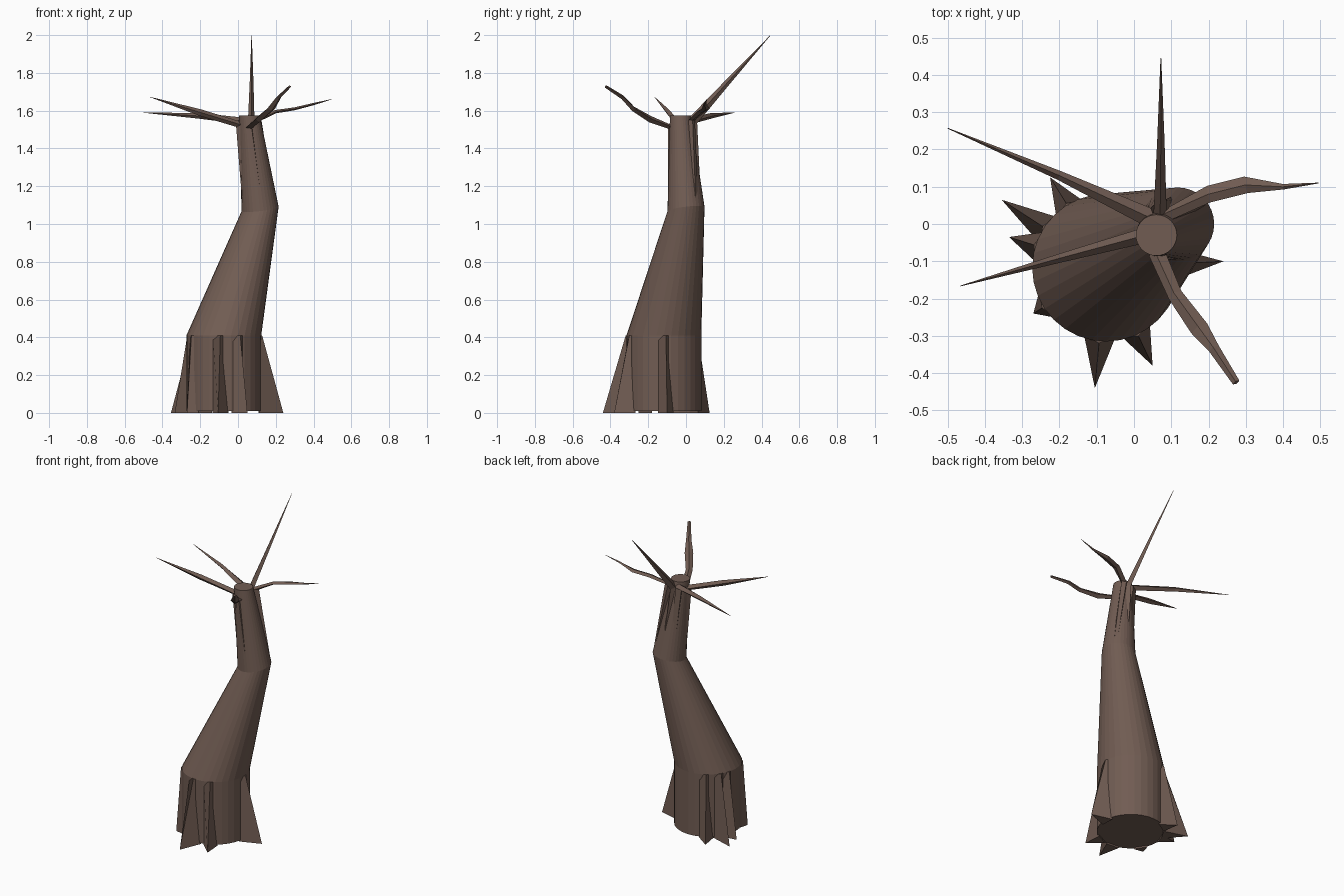
import bpy, bmesh, math
from mathutils import Vector

if "Cube" in bpy.data.objects:
    bpy.data.objects.remove(bpy.data.objects["Cube"])

bark = bpy.data.materials.new("brown_bark")
bark.diffuse_color = (0.165, 0.108, 0.086, 1)
bark.use_nodes = True
bark.node_tree.nodes["Principled BSDF"].inputs["Base Color"].default_value = bark.diffuse_color


def make(name, verts, faces):
    me = bpy.data.meshes.new(name)
    me.from_pydata([tuple(v) for v in verts], [], faces)
    bm = bmesh.new()
    bm.from_mesh(me)
    bmesh.ops.recalc_face_normals(bm, faces=bm.faces)
    bm.to_mesh(me)
    bm.free()
    me.materials.append(bark)
    ob = bpy.data.objects.new(name, me)
    bpy.context.collection.objects.link(ob)
    return ob


def loft(name, rings):
    """Skin a list of equal-length rings and cap both ends."""
    n = len(rings[0])
    verts = [v for r in rings for v in r]
    faces = [tuple(range(n)), tuple(range(len(verts) - n, len(verts)))]
    for k in range(len(rings) - 1):
        for i in range(n):
            j = (i + 1) % n
            faces.append((k * n + i, k * n + j, (k + 1) * n + j, (k + 1) * n + i))
    return make(name, verts, faces)


# Bent trunk: centre x, y, z, radius, tilt of the ring in x and y
def ring(x, y, z, r, tx=0, ty=0, n=32):
    out = []
    for i in range(n):
        a = 2 * math.pi * i / n
        c, s = r * math.cos(a), r * math.sin(a)
        out.append(Vector((x + c, y + s, z + tx * c + ty * s)))
    return out


BASE = Vector((-0.075, -0.117, 0))
loft("trunk", [ring(BASE.x, BASE.y, 0.01, 0.198),
               ring(BASE.x, BASE.y, 0.41, 0.198),
               ring(0.117, 0.0, 1.08, 0.098, 0.12, 0.12),
               ring(0.06, -0.03, 1.575, 0.055)])

# Root fins: upright wedges that flare out to a point on the ground
for k, (tx, ty) in enumerate([(-0.355, 0.065), (-0.335, -0.035), (-0.225, 0.125), (0.24, -0.10),
                              (0.05, -0.38), (-0.105, -0.44), (-0.27, -0.24)]):
    tip = Vector((tx, ty, 0))
    d = (tip - BASE).normalized()
    side = Vector((-d.y, d.x, 0)) * 0.042
    inner = BASE + d * 0.185
    up = Vector((0, 0, 0.41))
    verts = [inner - side, inner + side, tip,
             inner - side + up, inner + side + up, BASE + d * 0.203 + up]
    make(f"root_{k + 1}", verts, [(0, 1, 2), (3, 4, 5), (0, 1, 4, 3), (1, 2, 5, 4), (2, 0, 3, 5)])


# Branches: diamond-section spikes that run up the trunk as a ridge, then turn outward
def branch(name, pts):
    P = [Vector(p[:3]) for p in pts]
    d = P[-1] - P[1]
    side = Vector((-d.y, d.x, 0)).normalized()
    rings = []
    for i, p in enumerate(P):
        t = (P[min(i + 1, len(P) - 1)] - P[max(i - 1, 0)]).normalized()
        nrm = t.cross(side).normalized()
        w, h = pts[i][3] / 2, pts[i][4] / 2
        rings.append([p + side * w, p + nrm * h, p - side * w, p - nrm * h])
    loft(name, rings)


branch("branch_back", [(0.115, 0.07, 1.10, .03, .02), (0.07, 0.03, 1.54, .035, .06),
                       (0.072, 0.22, 1.75, .02, .03), (0.072, 0.445, 1.997, .002, .002)])
branch("branch_back_left", [(0.06, 0.05, 1.12, .03, .02), (0.035, 0.02, 1.545, .05, .06),
                            (-0.20, 0.13, 1.572, .025, .03), (-0.50, 0.257, 1.59, .002, .002)])
branch("branch_left", [(0.035, -0.03, 1.08, .03, .02), (0.012, -0.035, 1.525, .04, .05),
                       (-0.20, -0.092, 1.59, .024, .035), (-0.465, -0.166, 1.672, .002, .002)])
branch("branch_right", [(0.185, 0.05, 1.11, .03, .02), (0.10, 0.03, 1.55, .035, .05),
                        (0.20, 0.08, 1.595, .045, .018), (0.30, 0.105, 1.61, .045, .015),
                        (0.40, 0.10, 1.635, .015, .012), (0.495, 0.11, 1.66, .002, .002)])
branch("branch_front", [(0.125, -0.085, 1.08, .03, .02), (0.06, -0.075, 1.51, .045, .05),
                        (0.11, -0.19, 1.555, .04, .035), (0.175, -0.28, 1.61, .05, .025),
                        (0.215, -0.335, 1.67, .03, .022), (0.274, -0.425, 1.728, .02, .015)])
